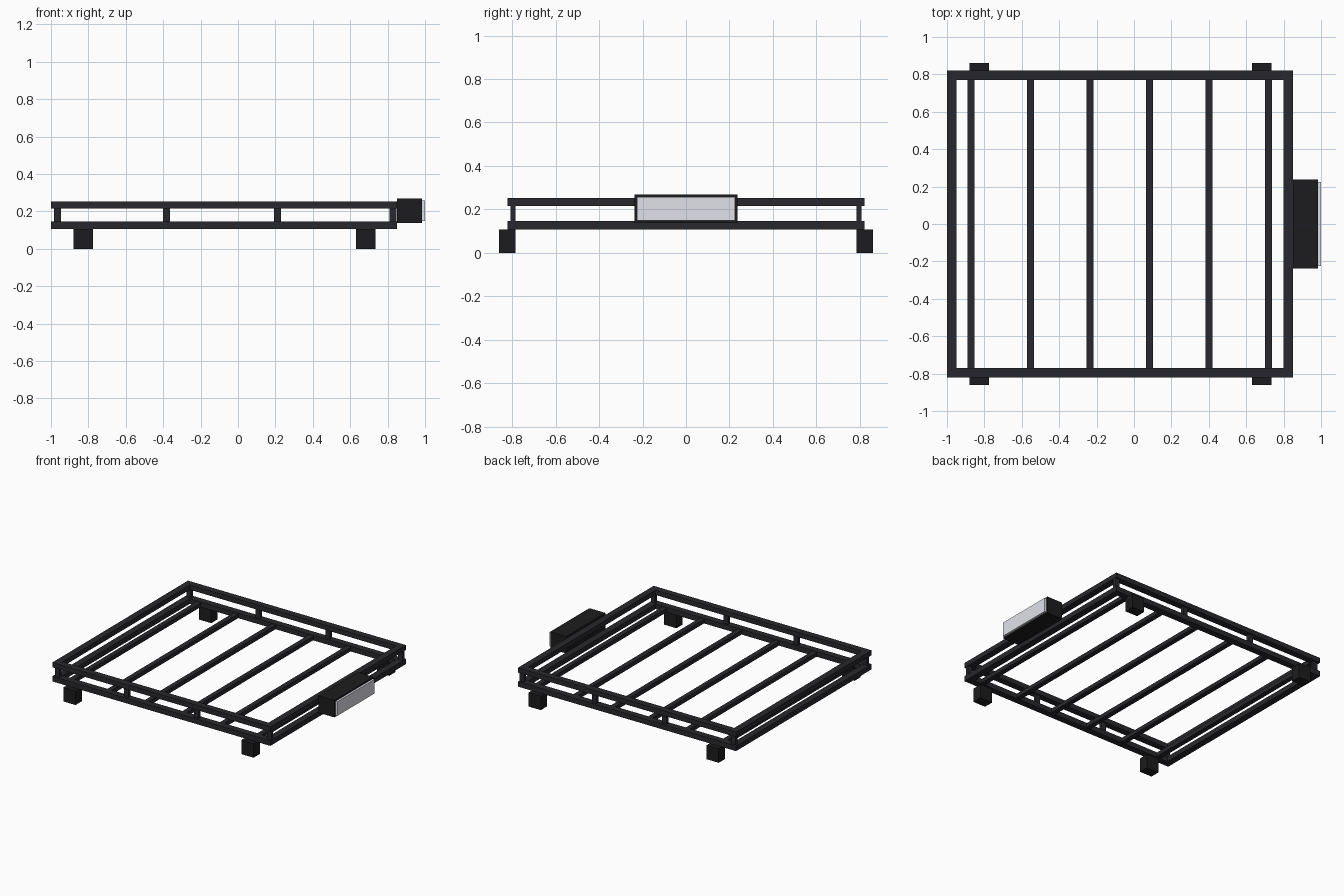
import bpy

if "Cube" in bpy.data.objects:
    bpy.data.objects.remove(bpy.data.objects["Cube"])


def material(name, rgba):
    m = bpy.data.materials.new(name)
    m.diffuse_color = rgba
    m.use_nodes = True
    m.node_tree.nodes["Principled BSDF"].inputs["Base Color"].default_value = m.diffuse_color
    return m


RAIL = material("dark_rail", (0.022, 0.022, 0.026, 1))
BLACK = material("black_plastic", (0.012, 0.012, 0.013, 1))
LENS = material("pale_lens", (0.75, 0.75, 0.82, 0.6))


def box(name, x, y, z, mat):
    """Box from (min, max) ranges on each axis."""
    bpy.ops.mesh.primitive_cube_add(size=1)
    ob = bpy.context.object
    ob.name = name
    ob.location = [(a + b) / 2 for a, b in (x, y, z)]
    ob.scale = [b - a for a, b in (x, y, z)]
    bpy.ops.object.transform_apply(location=True, rotation=False, scale=True)
    ob.data.materials.append(mat)
    return ob


def side_range(s, inner, outer):
    return tuple(sorted((s * inner, s * outer)))


X0, X1, Y1, W = -1.0, 0.85, 0.822, 0.051
LOW, HIGH = (0.107, 0.146), (0.215, 0.252)

# Two stacked rectangular frames
for level, z in (("lower", LOW), ("upper", HIGH)):
    for s, side in ((-1, "front"), (1, "back")):
        box(f"{level}_{side}_rail", (X0, X1), side_range(s, Y1 - W, Y1), z, RAIL)
    for side, x in (("left", (X0, X0 + W)), ("right", (X1 - W, X1))):
        box(f"{level}_{side}_rail", x, (W - Y1, Y1 - W), z, RAIL)

for s, side in ((-1, "front"), (1, "back")):
    # Short posts between the frames
    for i, x in enumerate((-0.966, -0.383, 0.212, 0.829)):
        box(f"{side}_post_{i + 1}", (x - 0.019, x + 0.019),
            side_range(s, 0.784, 0.808), (LOW[1], HIGH[0]), RAIL)
    # Mounting feet
    for end, x in (("left", -0.828), ("right", 0.682)):
        box(f"{side}_{end}_foot", (x - 0.052, x + 0.052),
            side_range(s, 0.784, 0.86), (0, LOW[0]), BLACK)

# Floor slats
for i in range(6):
    x = -0.871 + 0.318 * i
    box(f"floor_slat_{i + 1}", (x - 0.019, x + 0.019),
        (W - Y1, Y1 - W), (0.111, 0.142), RAIL)

# Light bar on the right end
box("light_housing", (X1, 0.984), (-0.237, 0.237), (0.138, 0.268), BLACK)
box("light_lens", (0.978, 1.0), (-0.225, 0.225), (0.149, 0.257), LENS)
